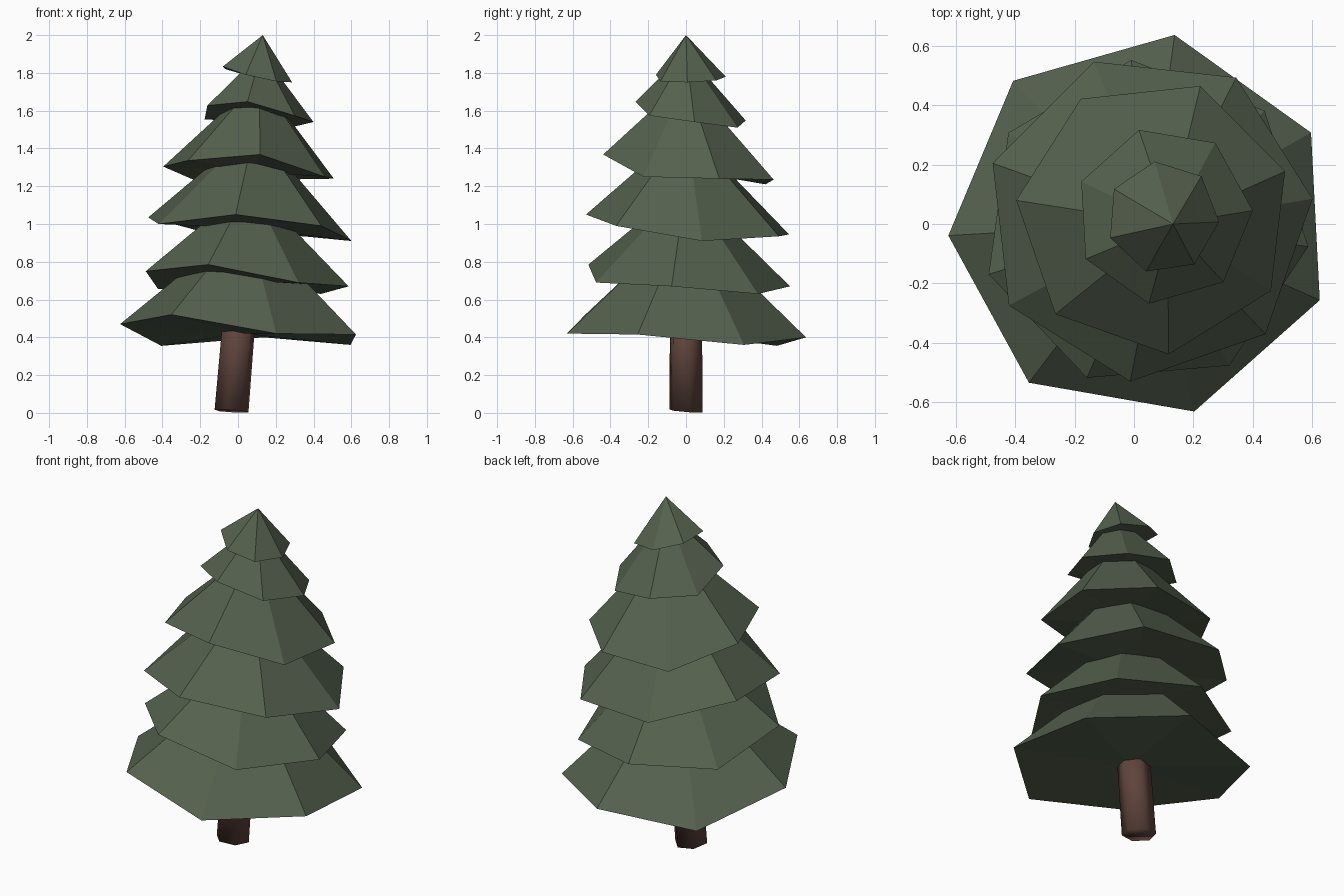
import bpy, bmesh, math
from mathutils import Vector

if "Cube" in bpy.data.objects:
    bpy.data.objects.remove(bpy.data.objects["Cube"])


def material(name, rgb):
    m = bpy.data.materials.new(name)
    m.diffuse_color = (*rgb, 1)
    m.use_nodes = True
    m.node_tree.nodes["Principled BSDF"].inputs["Base Color"].default_value = m.diffuse_color
    return m


green = material("needle green", (0.090, 0.119, 0.076))
brown = material("bark brown", (0.115, 0.058, 0.045))


def axis(z):
    """Point on the leaning centre line of the tree."""
    return Vector((-0.035 + 0.083 * z, 0, z))


def ring(bm, cx, cy, radius, phase, heights):
    verts = []
    for i, z in enumerate(heights):
        a = math.radians(phase) + i * math.tau / len(heights)
        verts.append(bm.verts.new((cx + radius * math.cos(a), cy + radius * math.sin(a), z)))
    return verts


def finish(bm, name, mat):
    bmesh.ops.recalc_face_normals(bm, faces=bm.faces)
    mesh = bpy.data.meshes.new(name)
    bm.to_mesh(mesh)
    bm.free()
    mesh.materials.append(mat)
    obj = bpy.data.objects.new(name, mesh)
    bpy.context.collection.objects.link(obj)
    return obj


def tier(name, cx, cy, radius, phase, apex_z, heights):
    """Seven-sided cone of branches with an uneven rim and a fanned underside."""
    bm = bmesh.new()
    rim = ring(bm, cx, cy, radius, phase, heights)
    tip = bm.verts.new(axis(apex_z))
    hub = bm.verts.new((cx, cy, sum(heights) / len(heights)))
    for a, b in zip(rim, rim[1:] + rim[:1]):
        bm.faces.new((a, b, tip))
        bm.faces.new((b, a, hub))
    return finish(bm, name, green)


# Branch tiers, bottom to top: centre, radius, turn, tip height, rim heights
tier("branch_tier_1", 0.025, -0.005, 0.650, 28.7, 1.02, (0.36, 0.40, 0.355, 0.47, 0.52, 0.42, 0.415))
tier("branch_tier_2", 0.038, 0.00, 0.553, 43.5, 1.21, (0.63, 0.67, 0.655, 0.75, 0.785, 0.69, 0.67))
tier("branch_tier_3", 0.049, 0.022, 0.555, 6.5, 1.51, (0.91, 0.935, 0.945, 1.035, 1.00, 1.05, 0.99))
tier("branch_tier_4", 0.067, 0.025, 0.466, 19.0, 1.77, (1.24, 1.235, 1.21, 1.304, 1.336, 1.368, 1.25))
tier("branch_tier_5", 0.10, 0.028, 0.300, 3.3, 1.91, (1.54, 1.51, 1.548, 1.553, 1.627, 1.648, 1.574))
tier("treetop", 0.097, 0.022, 0.190, -4.5, 2.00, (1.75, 1.76, 1.78, 1.82, 1.834, 1.79, 1.755))

# Trunk: leaning six-sided prism reaching into the lowest tier
bm = bmesh.new()
low, high = axis(0.01), axis(0.6)
bottom = ring(bm, low.x, 0, 0.092, 13, [0.0] * 6)
top = ring(bm, high.x, 0, 0.088, 13, [0.6] * 6)
for i in range(6):
    j = (i + 1) % 6
    bm.faces.new((bottom[i], bottom[j], top[j], top[i]))
bm.faces.new(bottom)
bm.faces.new(top)
for v in bottom:  # uneven foot, lowest at the back right
    v.co.z = max(0, 0.01 - 0.06 * (v.co.x - low.x) - 0.08 * v.co.y)
for f in bm.faces:
    f.smooth = True
finish(bm, "trunk", brown)
